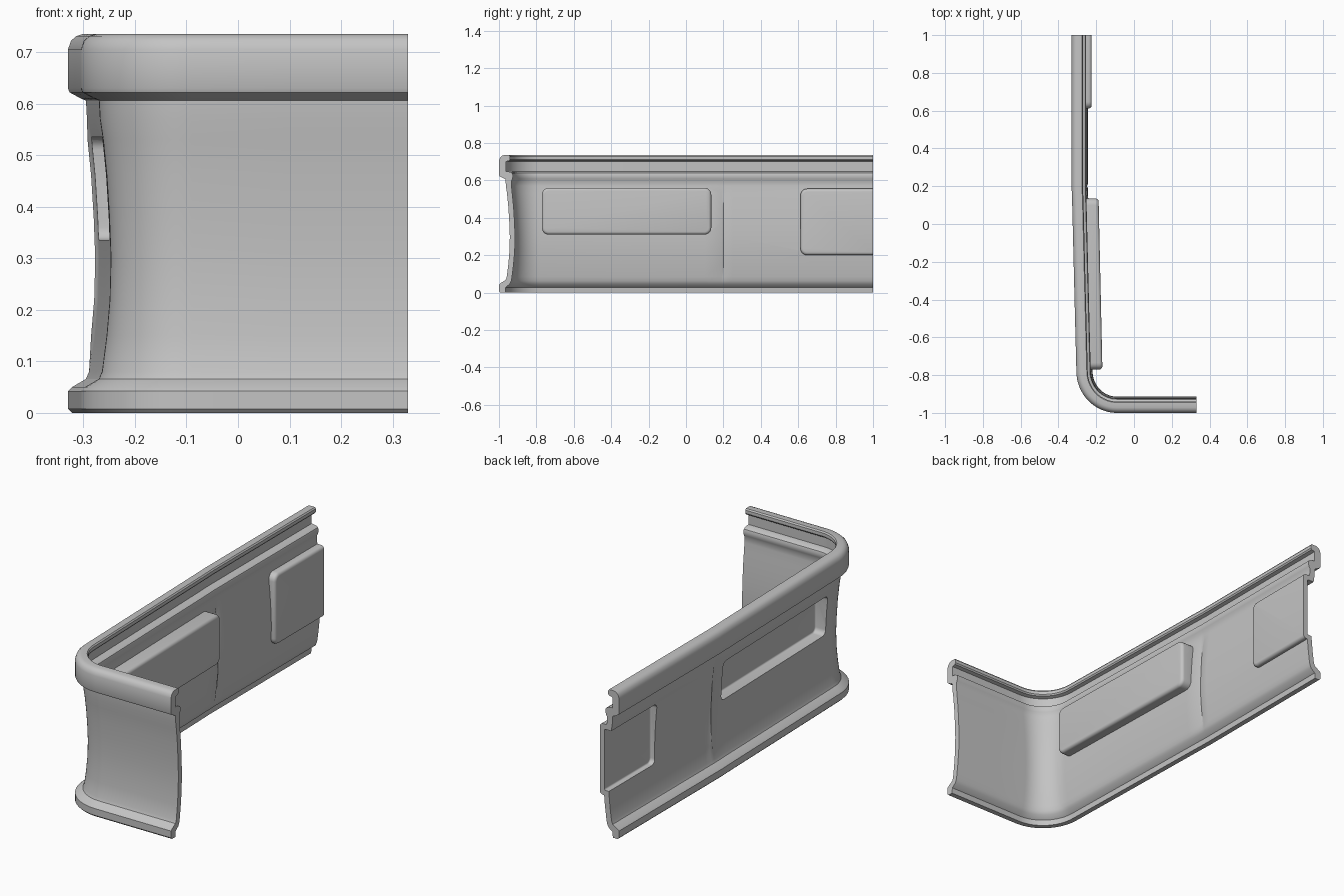
import bpy, bmesh, math
from mathutils import Vector, Matrix

cube = bpy.data.objects.get("Cube")
if cube:
    bpy.data.objects.remove(cube)

grey = bpy.data.materials.new("light grey")
grey.use_nodes = True
grey.diffuse_color = (0.55, 0.55, 0.55, 1)
grey.node_tree.nodes["Principled BSDF"].inputs["Base Color"].default_value = (0.55, 0.55, 0.55, 1)


def make_object(name, bm):
    bmesh.ops.recalc_face_normals(bm, faces=bm.faces[:])
    mesh = bpy.data.meshes.new(name)
    bm.to_mesh(mesh)
    bm.free()
    mesh.materials.append(grey)
    ob = bpy.data.objects.new(name, mesh)
    bpy.context.scene.collection.objects.link(ob)
    return ob


# Cross-section of the panel: (depth inward from the outer edge, height)
outer = [(0, 0.008), (0, 0.042), (0.008, 0.05), (0.035, 0.066), (0.041, 0.08),
         (0.05, 0.15), (0.056, 0.22), (0.058, 0.3), (0.055, 0.38), (0.05, 0.46),
         (0.043, 0.53), (0.037, 0.57), (0.035, 0.606), (0.025, 0.61), (0.003, 0.622),
         (0, 0.63), (0, 0.705), (0.006, 0.722), (0.016, 0.731), (0.028, 0.735)]
inner = [(0.055, 0.735), (0.06, 0.728), (0.06, 0.712), (0.055, 0.705), (0.037, 0.7),
         (0.037, 0.648), (0.06, 0.645), (0.072, 0.638), (0.076, 0.625), (0.072, 0.607),
         (0.066, 0.595), (0.067, 0.57), (0.071, 0.53), (0.078, 0.46), (0.083, 0.38),
         (0.086, 0.3), (0.084, 0.22), (0.078, 0.15), (0.07, 0.085), (0.066, 0.062),
         (0.058, 0.045), (0.036, 0.028), (0.034, 0), (0.008, 0)]
section = outer + inner

# Plan path: long side, rounded corner, short front return
SEAM = 0.2
path = [Vector((-0.33, y)) for y in (1.1, 0.7, 0.25, SEAM + 0.012, SEAM, SEAM - 0.012)]
path += [Vector((-0.327, 0.1)), Vector((-0.316, -0.35))]
for i in range(17):
    a = math.pi / 2 * i / 16
    path.append(Vector((-0.09 - 0.215 * math.cos(a), -0.78 - 0.22 * math.sin(a))))
path += [Vector((0.1, -1)), Vector((0.33, -1))]

bm = bmesh.new()
rings = []
for i, p in enumerate(path):
    t = (path[min(i + 1, len(path) - 1)] - path[max(i - 1, 0)]).normalized()
    n = Vector((-t.y, t.x))
    ring = []
    for d, z in section:
        # Shallow vertical ridge on the long side
        if abs(p.y - SEAM) < 0.001 and 0.08 < z < 0.56:
            d -= 0.005
        q = p + n * d
        ring.append(bm.verts.new((q.x, q.y, z)))
    rings.append(ring)
for a, b in zip(rings, rings[1:]):
    for j in range(len(section)):
        k = (j + 1) % len(section)
        bm.faces.new((a[j], a[k], b[k], b[j]))
bm.faces.new(rings[0])
bm.faces.new(rings[-1])
panel = make_object("corner_panel", bm)


def rounded_block(name, x, y, z, corner, rim, slope=0):
    """Block with rounded side corners and a rounded inward rim, sheared in plan."""
    bm = bmesh.new()
    size = [b - a for a, b in (x, y, z)]
    mid = [(a + b) / 2 for a, b in (x, y, z)]
    bmesh.ops.create_cube(bm, size=1, matrix=Matrix.Translation(mid) @ Matrix.Diagonal((*size, 1)))
    if corner:
        edges = [e for e in bm.edges if abs(e.verts[0].co.x - e.verts[1].co.x) > 1e-5]
        bmesh.ops.bevel(bm, geom=edges, offset=corner, segments=5, profile=0.5, affect='EDGES')
        edges = [e for e in bm.edges if all(abs(v.co.x - x[1]) < 1e-5 for v in e.verts)]
        bmesh.ops.bevel(bm, geom=edges, offset=rim, segments=4, profile=0.5, affect='EDGES')
    for v in bm.verts:
        v.co.x += slope * (SEAM - v.co.y)
    return make_object(name, bm)


def combine(tool, operation):
    mod = panel.modifiers.new(operation.lower(), 'BOOLEAN')
    mod.operation = operation
    mod.solver = 'EXACT'
    mod.object = tool
    bpy.context.view_layer.objects.active = panel
    bpy.ops.object.modifier_apply(modifier=mod.name)
    bpy.data.objects.remove(tool)


# Two pockets: raised on the inside, hollow on the outside
EDGE = -0.329
WALL = 0.025
pockets = [("front_pocket", 0.14, (-0.77, 0.135), (0.31, 0.56), 0.0225),
           ("rear_pocket", 0.105, (0.612, 1.2), (0.2, 0.555), 0)]
for name, depth, (y0, y1), (z0, z1), slope in pockets:
    bump = rounded_block(name + "_bump", (EDGE + 0.063, EDGE + depth), (y0, y1), (z0, z1),
                         0.035, 0.016, slope)
    combine(bump, 'UNION')
    hollow = rounded_block(name + "_hollow", (EDGE - 0.1, EDGE + depth - WALL),
                           (y0 + WALL, y1 + WALL if y1 > 1 else y1 - WALL),
                           (z0 + WALL, z1 - WALL), 0.025, 0.008, slope)
    combine(hollow, 'DIFFERENCE')

# Flat cut at the rear end
combine(rounded_block("rear_trim", (-1, 1), (1, 2), (-1, 2), 0, 0), 'DIFFERENCE')

bpy.ops.object.select_all(action='DESELECT')
panel.select_set(True)
bpy.context.view_layer.objects.active = panel
bpy.ops.object.shade_smooth_by_angle(angle=math.radians(32))
